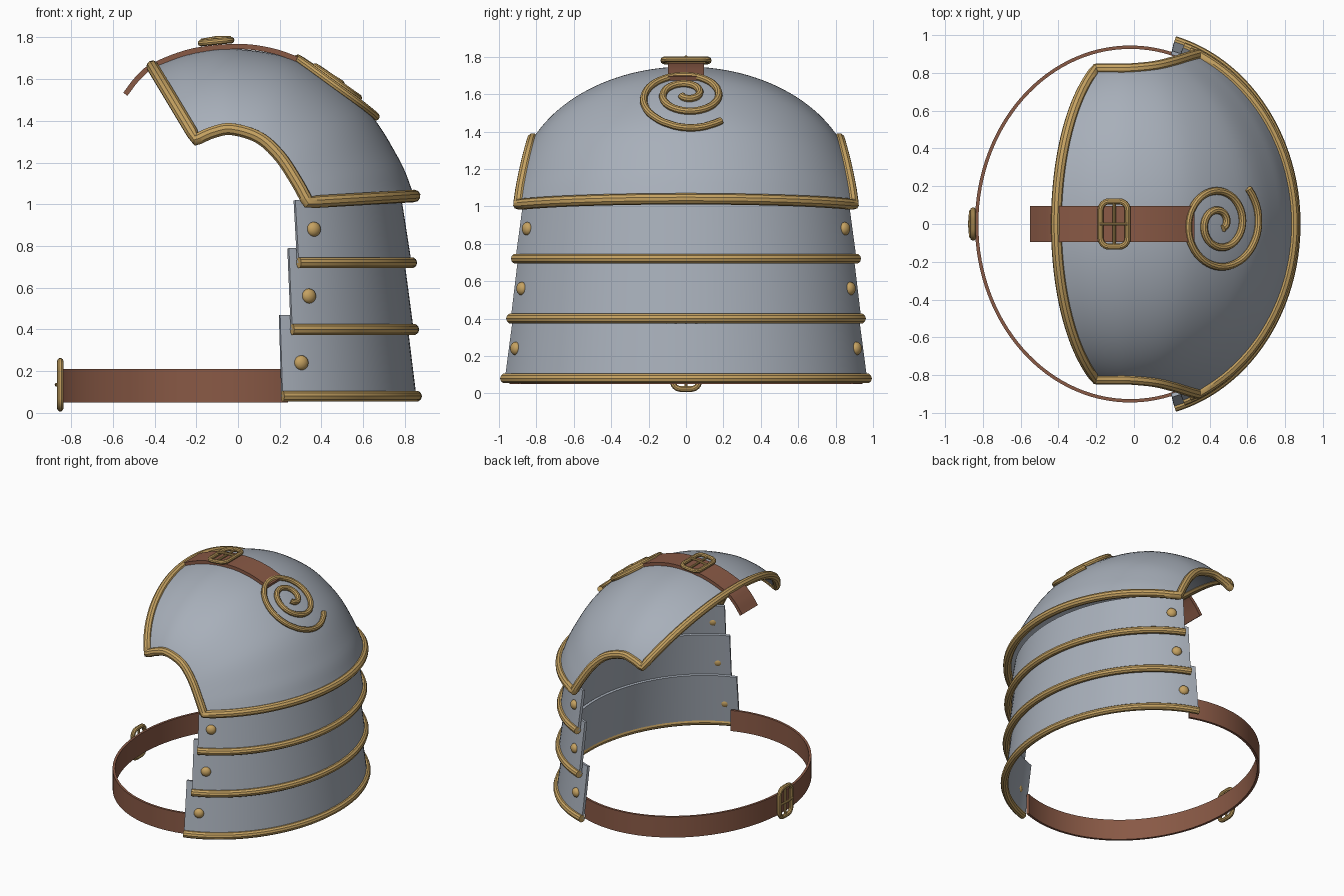
import bpy, math
from mathutils import Vector, Matrix
from mathutils.bvhtree import BVHTree

if "Cube" in bpy.data.objects:
    bpy.data.objects.remove(bpy.data.objects["Cube"])


def material(name, rgb):
    m = bpy.data.materials.new(name)
    m.diffuse_color = (*rgb, 1)
    m.use_nodes = True
    m.node_tree.nodes["Principled BSDF"].inputs["Base Color"].default_value = m.diffuse_color
    return m


STEEL = material("steel_grey", (0.39, 0.43, 0.49))
BRASS = material("brass_gold", (0.56, 0.36, 0.12))
LEATHER = material("brown_leather", (0.25, 0.10, 0.06))


def finish(ob, mat):
    ob.data.materials.clear()
    ob.data.materials.append(mat)
    bpy.ops.object.select_all(action='DESELECT')
    ob.select_set(True)
    bpy.context.view_layer.objects.active = ob
    bpy.ops.object.shade_smooth_by_angle(angle=math.radians(35))
    return ob


def sheet(name, f, nu, nv, thick, mat):
    """Thick plate from a surface f(u, v), grown inward."""
    verts = [f(i / nu, j / nv) for i in range(nu + 1) for j in range(nv + 1)]
    k = nv + 1
    faces = [(i * k + j, (i + 1) * k + j, (i + 1) * k + j + 1, i * k + j + 1)
             for i in range(nu) for j in range(nv)]
    me = bpy.data.meshes.new(name)
    me.from_pydata(verts, [], faces)
    ob = bpy.data.objects.new(name, me)
    bpy.context.collection.objects.link(ob)
    mod = ob.modifiers.new("thickness", 'SOLIDIFY')
    mod.thickness, mod.offset = thick, -1
    bpy.context.view_layer.objects.active = ob
    bpy.ops.object.modifier_apply(modifier=mod.name)
    return finish(ob, mat)


def tube(name, paths, r, mat, closed=False):
    """Round rod along one or more paths."""
    cu = bpy.data.curves.new(name, 'CURVE')
    cu.dimensions = '3D'
    cu.bevel_depth, cu.bevel_resolution, cu.use_fill_caps = r, 3, True
    for n, pts in enumerate(paths):
        sp = cu.splines.new('POLY')
        sp.points.add(len(pts) - 1)
        for p, co in zip(sp.points, pts):
            p.co = (*co, 1)
        sp.use_cyclic_u = closed and n == 0
    ob = bpy.data.objects.new(name, cu)
    bpy.context.collection.objects.link(ob)
    bpy.ops.object.select_all(action='DESELECT')
    ob.select_set(True)
    bpy.context.view_layer.objects.active = ob
    bpy.ops.object.convert(target='MESH')
    return finish(bpy.context.object, mat)


def smooth_path(pts, t):
    """Catmull-Rom point at t in 0..1."""
    p = [Vector(q) for q in pts]
    p = [2 * p[0] - p[1]] + p + [2 * p[-1] - p[-2]]
    s = t * (len(pts) - 1)
    i = min(int(s), len(pts) - 2)
    s -= i
    a, b, c, d = p[i:i + 4]
    return 0.5 * (2 * b + (c - a) * s + (2 * a - 5 * b + 4 * c - d) * s * s
                  + (3 * b - a - 3 * c + d) * s ** 3)


# Three overlapping arm bands: z, x radius, y radius (bottom, top), half angle
BANDS = [(0.08, 0.47, 0.855, 0.807, 1.0, 0.947, 75.5),
         (0.40, 0.79, 0.842, 0.79, 0.985, 0.936, 72),
         (0.72, 1.02, 0.832, 0.785, 0.973, 0.93, 69.5)]
for n, (z0, z1, a0, a1, b0, b1, deg) in enumerate(BANDS, 1):
    half = math.radians(deg)

    def band(u, v):
        t = (2 * u - 1) * half
        return Vector(((a0 + (a1 - a0) * v) * math.cos(t),
                       (b0 + (b1 - b0) * v) * math.sin(t), z0 + (z1 - z0) * v))
    sheet(f"arm_band_{n}", band, 48, 2, 0.02, STEEL)
    tube(f"band_trim_{n}", [[band(i / 64, 0) for i in range(65)]], 0.027, BRASS)
    # Rivets near both ends of the band
    for side, u in (("front", 0.045), ("back", 0.955)):
        v = 0.16 / (z1 - z0)
        p = band(u, v)
        nrm = (band(u + 0.01, v) - band(u - 0.01, v)).cross(Vector((0, 0, 1)))
        bpy.ops.mesh.primitive_uv_sphere_add(segments=16, ring_count=10, radius=0.036)
        ob = bpy.context.object
        ob.name = f"rivet_{n}_{side}"
        ob.matrix_world = (Matrix.Translation(p)
                           @ nrm.to_track_quat('Z', 'Y').to_matrix().to_4x4()
                           @ Matrix.Diagonal((1, 1, 0.75, 1)))
        finish(ob, BRASS)

# Shoulder dome: crest line (x, z) and side edge line (x, z, half width)
CREST = [(-0.41, 1.66), (-0.22, 1.725), (0, 1.745), (0.3, 1.68),
         (0.6, 1.47), (0.77, 1.22), (0.845, 1.04)]
EDGE = [(-0.2, 1.31, 0.82), (-0.12, 1.345, 0.82), (-0.03, 1.36, 0.82), (0.1, 1.32, 0.832),
        (0.2, 1.23, 0.855), (0.28, 1.11, 0.88), (0.335, 1.01, 0.895)]
VM = math.radians(65)


def dome(u, v):
    c, e = smooth_path(CREST, u), smooth_path(EDGE, u)
    a = (2 * v - 1) * VM
    t = (math.cos(a) - math.cos(VM)) / (1 - math.cos(VM))
    return Vector((e.x + (c.x - e.x) * t, e.z * math.sin(a) / math.sin(VM),
                   e.y + (c.y - e.y) * t))


shell = sheet("shoulder_dome", dome, 36, 48, 0.02, STEEL)
N = 40
rim = ([dome(0, i / N) for i in range(N)] + [dome(i / N, 1) for i in range(N)]
       + [dome(1, 1 - i / N) for i in range(N)] + [dome(1 - i / N, 0) for i in range(N)])
tube("shoulder_trim", [rim], 0.03, BRASS, closed=True)

# Spiral ornament laid on the dome
bvh = BVHTree.FromPolygons([v.co for v in shell.data.vertices],
                           [p.vertices for p in shell.data.polygons])
spiral = []
for i in range(111):
    t = 2.25 * i / 110
    r, a = 0.262 - 0.102 * t, math.radians(45) - 2 * math.pi * t
    hit, nrm, _, _ = bvh.ray_cast(Vector((0.445 + 0.82 * r * math.cos(a), r * math.sin(a), 3)),
                                  Vector((0, 0, -1)))
    spiral.append(hit + nrm * 0.012)
tube("spiral_ornament", [spiral], 0.02, BRASS)

# Shoulder strap over the crest
STRAP = [(-0.55, 1.535), (-0.49, 1.612), (-0.41, 1.677), (-0.22, 1.747),
         (0, 1.769), (0.17, 1.747), (0.32, 1.695)]


def strap(u, v):
    p = smooth_path(STRAP, u)
    return Vector((p.x, (2 * v - 1) * 0.096, p.y))


sheet("shoulder_strap", strap, 36, 1, 0.025, LEATHER)


# Waist belt
def belt(u, v):
    a = math.radians(71.5 + 217 * u)
    return Vector((-0.02 + 0.822 * math.cos(a), 0.945 * math.sin(a), 0.05 + 0.16 * v))


sheet("arm_belt", belt, 72, 1, 0.018, LEATHER)


def buckle(name, origin, along, across, hl, hw):
    """Rounded frame, centre bar and prong."""
    along, across = Vector(along).normalized(), Vector(across).normalized()
    up, origin = along.cross(across), Vector(origin)

    def pt(l, w, h=0):
        return origin + along * l + across * w + up * h
    c, frame = 0.045, []
    for q, (sl, sw) in enumerate(((1, 1), (-1, 1), (-1, -1), (1, -1))):
        for i in range(7):
            a = math.pi / 2 * (q + i / 6)
            frame.append(pt(sl * (hl - c) + c * math.cos(a), sw * (hw - c) + c * math.sin(a)))
    tube(name + "_frame", [frame], 0.016, BRASS, closed=True)
    tube(name + "_prong", [[pt(0, -hw), pt(0, hw)],
                           [pt(-hl, 0, 0.012), pt(0, 0, 0.018), pt(hl, 0, 0.012)]],
         0.009, BRASS)


buckle("strap_buckle", (-0.105, 0, 1.78), (1, 0, 0.1), (0, 1, 0), 0.072, 0.12)
buckle("belt_buckle", (-0.852, 0, 0.135), (0, -1, 0), (0, 0, 1), 0.072, 0.112)
